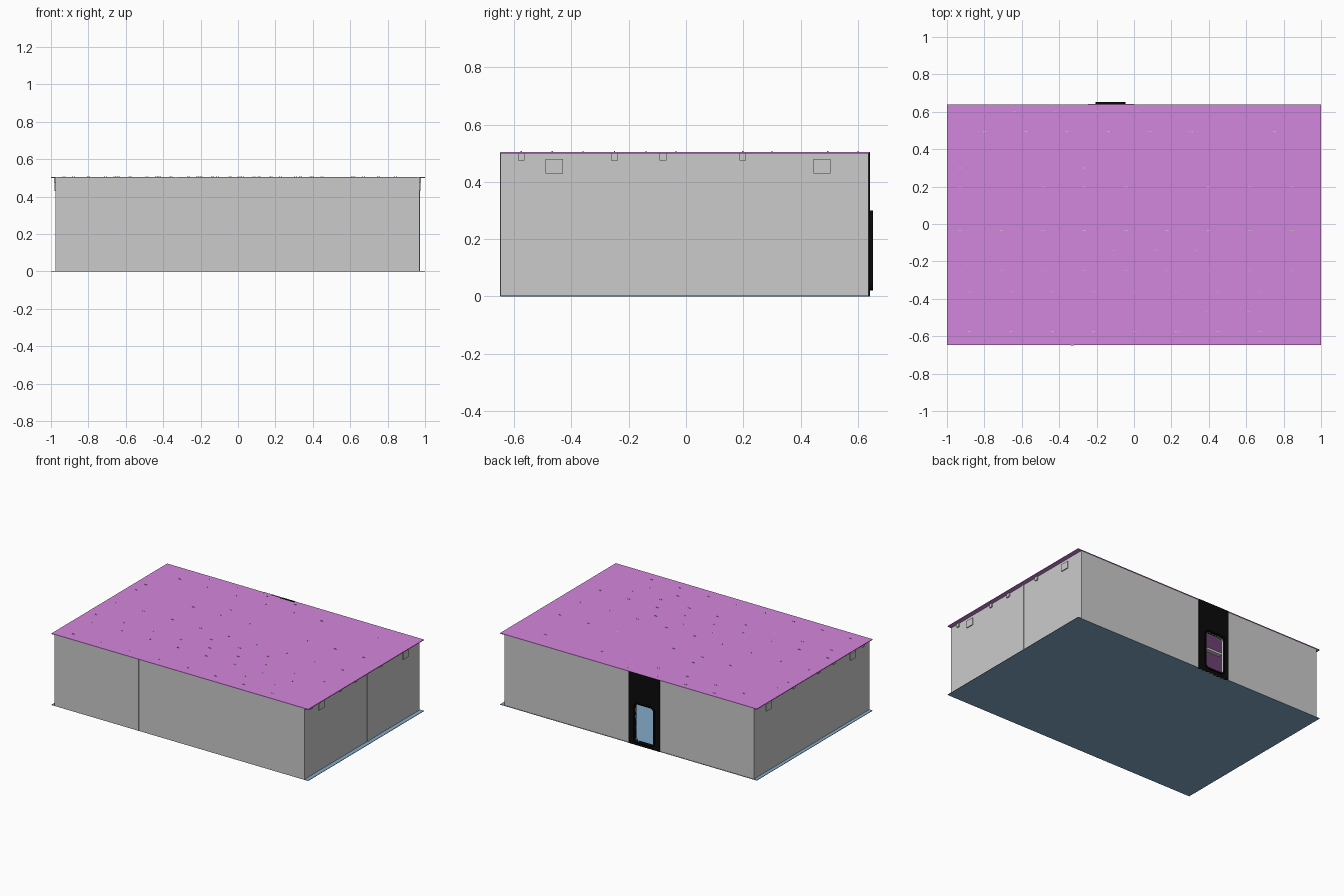
import bpy, bmesh, math
from mathutils import Matrix, Vector

if "Cube" in bpy.data.objects:
    bpy.data.objects.remove(bpy.data.objects["Cube"])


def material(name, rgb):
    m = bpy.data.materials.new(name)
    m.diffuse_color = (*rgb, 1)
    m.use_nodes = True
    m.node_tree.nodes["Principled BSDF"].inputs["Base Color"].default_value = m.diffuse_color
    return m


PURPLE = material("ceiling_purple", (0.65, 0.24, 0.72))
BLUE = material("floor_blue", (0.23, 0.40, 0.58))
BLACK = material("door_black", (0.003, 0.003, 0.003))


def finish(name, bm, mat=None):
    bmesh.ops.recalc_face_normals(bm, faces=bm.faces[:])
    me = bpy.data.meshes.new(name)
    bm.to_mesh(me)
    bm.free()
    ob = bpy.data.objects.new(name, me)
    bpy.context.collection.objects.link(ob)
    if mat:
        me.materials.append(mat)
    return ob


def boxes(name, items, mat=None):
    """One object made of boxes, each (x0, x1, y0, y1, z0, z1)."""
    bm = bmesh.new()
    for x0, x1, y0, y1, z0, z1 in items:
        centre = Vector(((x0 + x1) / 2, (y0 + y1) / 2, (z0 + z1) / 2))
        size = Matrix.Diagonal((x1 - x0, y1 - y0, z1 - z0, 1))
        bmesh.ops.create_cube(bm, size=1, matrix=Matrix.Translation(centre) @ size)
    return finish(name, bm, mat)


def rounded_prism(name, x0, x1, z0, z1, r, y0, y1, mat=None):
    """Rounded rectangle in xz, extruded along y."""
    bm = bmesh.new()
    verts = []
    corners = [(x1 - r, z1 - r), (x0 + r, z1 - r), (x0 + r, z0 + r), (x1 - r, z0 + r)]
    for i, (cx, cz) in enumerate(corners):
        for k in range(7):
            a = math.pi / 2 * (i + k / 6)
            verts.append(bm.verts.new((cx + r * math.cos(a), y0, cz + r * math.sin(a))))
    face = bm.faces.new(verts)
    ext = bmesh.ops.extrude_face_region(bm, geom=[face])["geom"]
    bmesh.ops.translate(bm, vec=(0, y1 - y0, 0),
                        verts=[v for v in ext if isinstance(v, bmesh.types.BMVert)])
    return finish(name, bm, mat)


H = 0.503
L, R, F, B = -0.975, 0.97, -0.647, 0.637   # outer wall faces
T = 0.012                                  # wall thickness

# Floor and ceiling slabs
boxes("floor", [(-1, 1, F, 0.64, 0, 0.003)], BLUE)
boxes("ceiling", [(-1, 1, F, 0.64, H - 0.003, H + 0.002)], PURPLE)

# Outer walls
boxes("front_wall", [(L, R, F, F + T, 0.001, H)])
boxes("left_wall", [(L, L + T, F, B, 0.001, H)])
boxes("right_wall", [(R - T, R, F, B, 0.001, H)])
back = boxes("back_wall", [(L, R, B - T, B, 0.001, H)])

# Stepped inner partition, its ends just piercing the outer walls
t = 0.01
boxes("partition_wall", [
    (0.485 - t, R + 0.004, 0.06 - t, 0.06 + t, 0.001, H),
    (0.485 - t, 0.485 + t, -0.265 - t, 0.06 + t, 0.001, H),
    (-0.33 - t, 0.485 + t, -0.265 - t, -0.265 + t, 0.001, H),
    (-0.33 - t, -0.33 + t, -0.65, -0.265 + t, 0.001, H)])

# Black entrance panel with a projecting rounded frame
panel = boxes("entrance_panel", [(-0.245, 0.0, B - T - 0.002, 0.642, 0.0, H + 0.002)], BLACK)
frame = rounded_prism("entrance_frame", -0.207, -0.045, 0.02, 0.30, 0.028, 0.63, 0.652, BLACK)
cutter = rounded_prism("entrance_cutter", -0.2, -0.052, 0.027, 0.293, 0.024, 0.55, 0.72)
cutter.hide_render = True
cutter.hide_viewport = True
for ob in (back, panel, frame):
    mod = ob.modifiers.new("opening", 'BOOLEAN')
    mod.object = cutter
    mod.operation = 'DIFFERENCE'
    mod.solver = 'EXACT'

# Ceiling lights on a regular pitch, hangers just piercing the ceiling
P = 0.2215


def row(start, steps):
    return [start + P * i for i in steps]


light_rows = {
    0.60: row(-0.64, range(4)),
    0.495: row(-0.80, (0, 1, 2, 3, 4, 5, 7)),
    0.30: row(-0.93, (0, 3)),
    0.198: row(-0.93, (0, 2, 3, 4, 6, 7, 8)),
    -0.035: row(-0.93, range(9)),
    -0.14: row(-0.11, range(3)),
    -0.25: row(-0.93, range(9)),
    -0.36: row(-0.88, range(8)),
    -0.467: row(0.39, range(2)),
    -0.575: row(-0.88, range(8)),
}
spots = [(x, y) for y, xs in light_rows.items() for x in xs]
boxes("ceiling_lights", [(max(x - 0.06, L + T), x + 0.06, y - 0.015, y + 0.015, 0.485, H - 0.003)
                         for x, y in spots])
boxes("light_hangers", [(x + s - 0.003, x + s + 0.003, y - 0.002, y + 0.002, 0.49, H + 0.004)
                        for x, y in spots for s in (-0.005, 0.005)])

# Small square plates and clips high on both side walls
plates = []
for y in (-0.46, 0.475):
    plates += [(R - T, R + 0.006, y - 0.03, y + 0.03, 0.43, 0.48),
               (L - 0.006, L + T, y - 0.03, y + 0.03, 0.43, 0.48)]
boxes("wall_plates", plates)
clips = []
for y in (-0.575, -0.25, -0.08, 0.198):
    clips += [(R - T, R + 0.008, y - 0.012, y + 0.012, 0.475, H - 0.003),
              (L - 0.008, L + T, y - 0.012, y + 0.012, 0.475, H - 0.003)]
boxes("wall_clips", clips)
